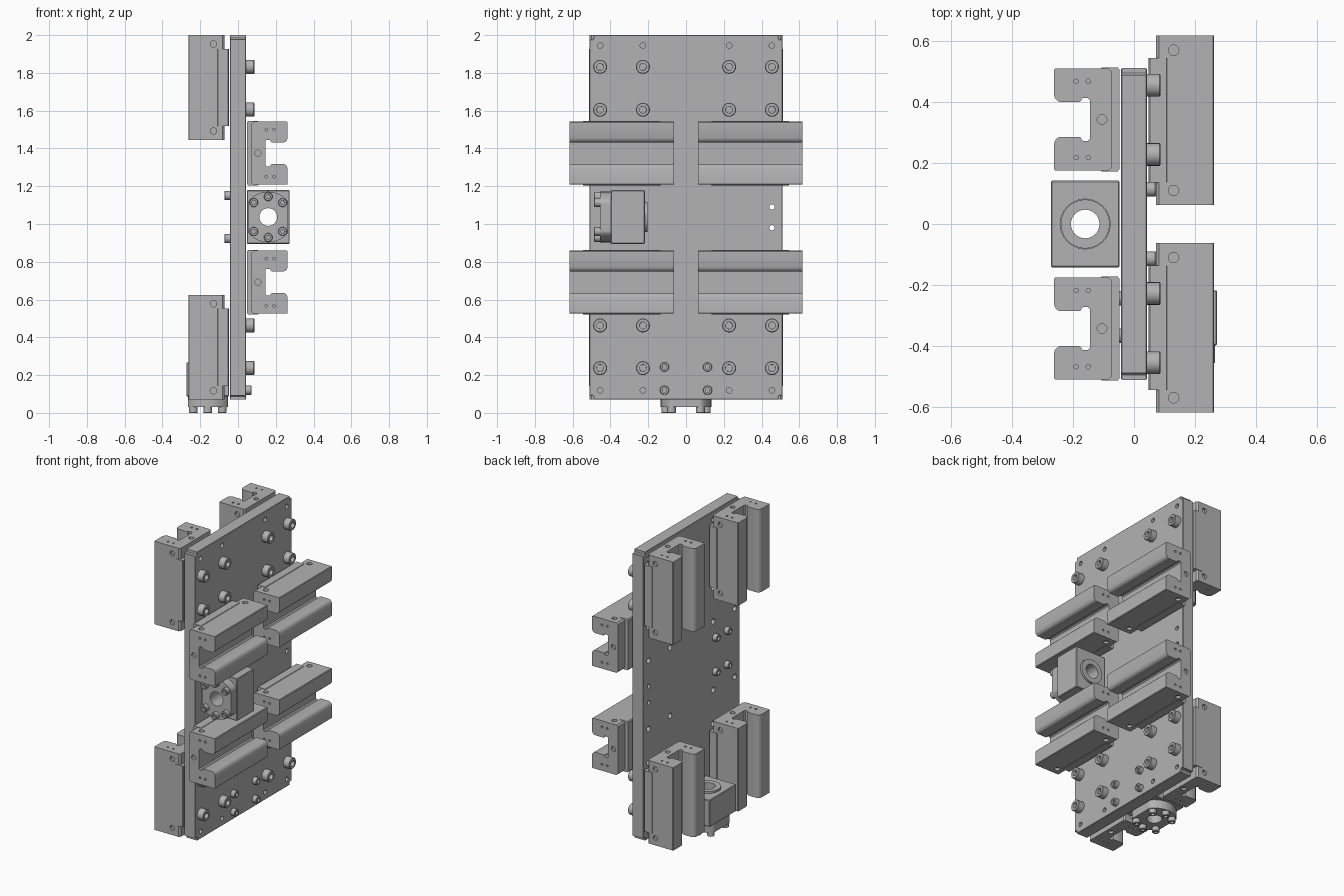
import bpy, bmesh, math
from mathutils import Matrix, Vector

if "Cube" in bpy.data.objects:
    bpy.data.objects.remove(bpy.data.objects["Cube"], do_unlink=True)

grey = bpy.data.materials.new("machined_grey")
grey.use_nodes = True
colour = (0.45, 0.45, 0.45, 1)
grey.diffuse_color = colour
grey.node_tree.nodes["Principled BSDF"].inputs["Base Color"].default_value = colour

FACE = 0.042                      # plate half thickness
ALONG_Z = Matrix.Rotation(math.pi, 4, "Z")          # depth -x, length z
ALONG_Y = Matrix.Rotation(-math.pi / 2, 4, "X")     # depth +x, length y


def finish(mesh):
    mesh.materials.clear()
    mesh.materials.append(grey)
    mesh.shade_smooth()
    mesh.set_sharp_from_angle(angle=math.radians(30))


def place(name, mesh, matrix=Matrix()):
    ob = bpy.data.objects.new(name, mesh)
    bpy.context.scene.collection.objects.link(ob)
    ob.matrix_world = matrix
    return ob


def to_mesh(name, bm):
    bmesh.ops.recalc_face_normals(bm, faces=bm.faces)
    mesh = bpy.data.meshes.new(name)
    bm.to_mesh(mesh)
    bm.free()
    finish(mesh)
    return mesh


def box(bm, lo, hi):
    lo, hi = Vector(lo), Vector(hi)
    m = Matrix.Translation((lo + hi) / 2) @ Matrix.Diagonal((*(hi - lo), 1))
    return bmesh.ops.create_cube(bm, size=1, matrix=m)["verts"]


def cylinder(bm, a, b, r, sides=24):
    """Closed cylinder between points a and b."""
    a, b = Vector(a), Vector(b)
    d = b - a
    m = Matrix.Translation((a + b) / 2) @ d.to_track_quat("Z", "Y").to_matrix().to_4x4()
    return bmesh.ops.create_cone(bm, cap_ends=True, segments=sides, radius1=r,
                                 radius2=r, depth=d.length, matrix=m)["verts"]


def prism(bm, points, z0, z1):
    face = bm.faces.new([bm.verts.new((x, y, z0)) for x, y in points])
    new = bmesh.ops.extrude_face_region(bm, geom=[face])["geom"]
    bmesh.ops.translate(bm, vec=(0, 0, z1 - z0),
                        verts=[v for v in new if isinstance(v, bmesh.types.BMVert)])


def drill(mesh, holes):
    """Subtract a list of (start, end, radius) holes from a mesh."""
    bm = bmesh.new()
    for a, b, r in holes:
        cylinder(bm, a, b, r)
    cutter = place("hole_cutter", to_mesh("hole_cutter", bm))
    cutter.hide_render = True
    body = place("blank", mesh)
    mod = body.modifiers.new("drill", "BOOLEAN")
    mod.object, mod.operation, mod.solver = cutter, "DIFFERENCE", "EXACT"
    dg = bpy.context.evaluated_depsgraph_get()
    result = bpy.data.meshes.new_from_object(body.evaluated_get(dg))
    for ob in (body, cutter):
        bpy.data.objects.remove(ob, do_unlink=True)
    finish(result)
    return result


def screw_mesh(r, height):
    """Socket head screw standing on z = 0."""
    bm = bmesh.new()
    cylinder(bm, (0, 0, -0.01), (0, 0, height), r)
    top = max(bm.faces, key=lambda f: f.calc_center_median().z)
    bmesh.ops.bevel(bm, geom=list(top.edges), offset=r * 0.1, segments=1, affect="EDGES")
    top = max(bm.faces, key=lambda f: f.calc_center_median().z)
    bmesh.ops.inset_region(bm, faces=[top], thickness=r * 0.4)
    bmesh.ops.inset_region(bm, faces=[top], thickness=r * 0.01, depth=-height * 0.5)
    return to_mesh("socket_screw", bm)


# Mounting plate with rounded corners and through holes
bm = bmesh.new()
box(bm, (-FACE, -0.511, 0.07), (FACE, 0.511, 2))
corners = [e for e in bm.edges if abs(e.verts[0].co.x - e.verts[1].co.x) > 0.01]
bmesh.ops.bevel(bm, geom=corners, offset=0.022, segments=5, affect="EDGES")
rims = [e for e in bm.edges if abs(e.verts[0].co.x - e.verts[1].co.x) < 0.001]
bmesh.ops.bevel(bm, geom=rims, offset=0.003, segments=1, affect="EDGES")
columns = (-0.455, -0.228, 0.228, 0.455)
spots = [(y, z, 0.015) for y in columns for z in (0.12, 1.945)]
spots += [(y, z, 0.018) for y in columns for z in (0.58, 0.805, 1.262, 1.488)]
spots += [(0.455, z, 0.014) for z in (0.98, 1.09)]
plate = drill(to_mesh("mounting_plate", bm),
              [((-0.1, y, z), (0.1, y, z), r) for y, z, r in spots])
place("mounting_plate", plate)

# Rail carriage: depth along x, width along y, length along z
HALF, WIDTH, DEEP = 0.2775, 0.167, 0.263
outline = [(0.072, 0.157), (0.082, WIDTH), (DEEP - 0.004, WIDTH), (DEEP, WIDTH - 0.004),
           (DEEP, 0.08), (0.258, 0.068), (0.25, 0.06), (0.242, 0.057), (0.18, 0.057),
           (0.174, 0.06), (0.171, 0.068), (0.165, 0.071), (0.152, 0.071), (0.145, 0.064)]
outline += [(x, -y) for x, y in reversed(outline)]
bm = bmesh.new()
prism(bm, outline, -HALF, HALF)
pits = []
for s in (-1, 1):
    pits.append(((0.105, 0, s * (HALF - 0.015)), (0.105, 0, s * 0.3), 0.016))
    for t in (-1, 1):
        pits.append(((0.13, s * (WIDTH - 0.015), t * 0.23), (0.13, s * 0.2, t * 0.23), 0.017))
        for d in (0.15, 0.19):
            pits.append(((d, t * 0.125, s * (HALF - 0.01)), (d, t * 0.125, s * 0.3), 0.007))
carriage = drill(to_mesh("rail_carriage", bm), pits)

# Steel core of the carriage, touching the plate
bm = bmesh.new()
core = [(0.048, 0.163), (0.053, 0.17), (0.106, 0.17), (0.11, 0.166)]
prism(bm, core + [(x, -y) for x, y in reversed(core)], -0.204, 0.204)
core_mesh = to_mesh("carriage_core", bm)

for i, side in enumerate((-1, 1)):
    for j, z in enumerate((0.3475, 1.7225)):
        m = Matrix.Translation((0, side * 0.343, z)) @ ALONG_Z
        place(f"upright_carriage_{i}{j}", carriage, m)
        place(f"upright_core_{i}{j}", core_mesh, m)
    for j, z in enumerate((0.692, 1.375)):
        m = Matrix.Translation((0, side * 0.34, z)) @ ALONG_Y
        place(f"cross_carriage_{i}{j}", carriage, m)
        place(f"cross_core_{i}{j}", core_mesh, m)

# Screw nut housing: same axes as the carriage, flange screws start at z = 0
AXIS = 0.16
bm = bmesh.new()
box(bm, (0.047, -0.142, 0.088), (0.273, 0.142, 0.268))
bmesh.ops.bevel(bm, geom=list(bm.edges), offset=0.004, segments=1, affect="EDGES")
bore = [((AXIS, 0, -0.1), (AXIS, 0, 0.4), 0.047)]
housing = drill(to_mesh("nut_housing", bm), [((AXIS, 0, -0.1), (AXIS, 0, 0.4), 0.082)])

# Nut sleeve and flange with two flat sides
bm = bmesh.new()
cylinder(bm, (AXIS, 0, 0.06), (AXIS, 0, 0.281), 0.08, 48)
sleeve = drill(to_mesh("nut_sleeve", bm), bore)
bm = bmesh.new()
for v in cylinder(bm, (AXIS, 0, 0.03), (AXIS, 0, 0.088), 0.134, 64):
    v.co.x = min(max(v.co.x, AXIS - 0.106), AXIS + 0.106)
flange = drill(to_mesh("nut_flange", bm), bore)
flange_screw = screw_mesh(0.023, 0.031)

for tag, m in (("lower", ALONG_Z),
               ("cross", Matrix.Translation((0, -0.486, 1.037)) @ ALONG_Y)):
    place(f"{tag}_nut_housing", housing, m)
    place(f"{tag}_nut_sleeve", sleeve, m)
    place(f"{tag}_nut_flange", flange, m)
    for angle in (45, 90, 135, 225, 270, 315):
        a = math.radians(angle)
        spot = Matrix.Translation((AXIS + 0.108 * math.cos(a), 0.108 * math.sin(a), 0.031))
        place(f"{tag}_flange_screw_{angle}", flange_screw,
              m @ spot @ Matrix.Rotation(math.pi, 4, "X"))

# Plate screws: large ones hold the upright carriages, small ones the nut housings
big, small = screw_mesh(0.037, 0.045), screw_mesh(0.024, 0.03)
OUT = Matrix.Rotation(math.pi / 2, 4, "Y")
BACK = Matrix.Rotation(-math.pi / 2, 4, "Y")
for y in columns:
    for z in (0.237, 0.463, 1.605, 1.832):
        place("carriage_screw", big, Matrix.Translation((FACE, y, z)) @ OUT)
for s in (-1, 1):
    for h in (0.12, 0.243):
        place("lower_housing_screw", small,
              Matrix.Translation((FACE, s * 0.114, h)) @ OUT)
        place("cross_housing_screw", small,
              Matrix.Translation((-FACE, h - 0.486, 1.037 + s * 0.114)) @ BACK)
